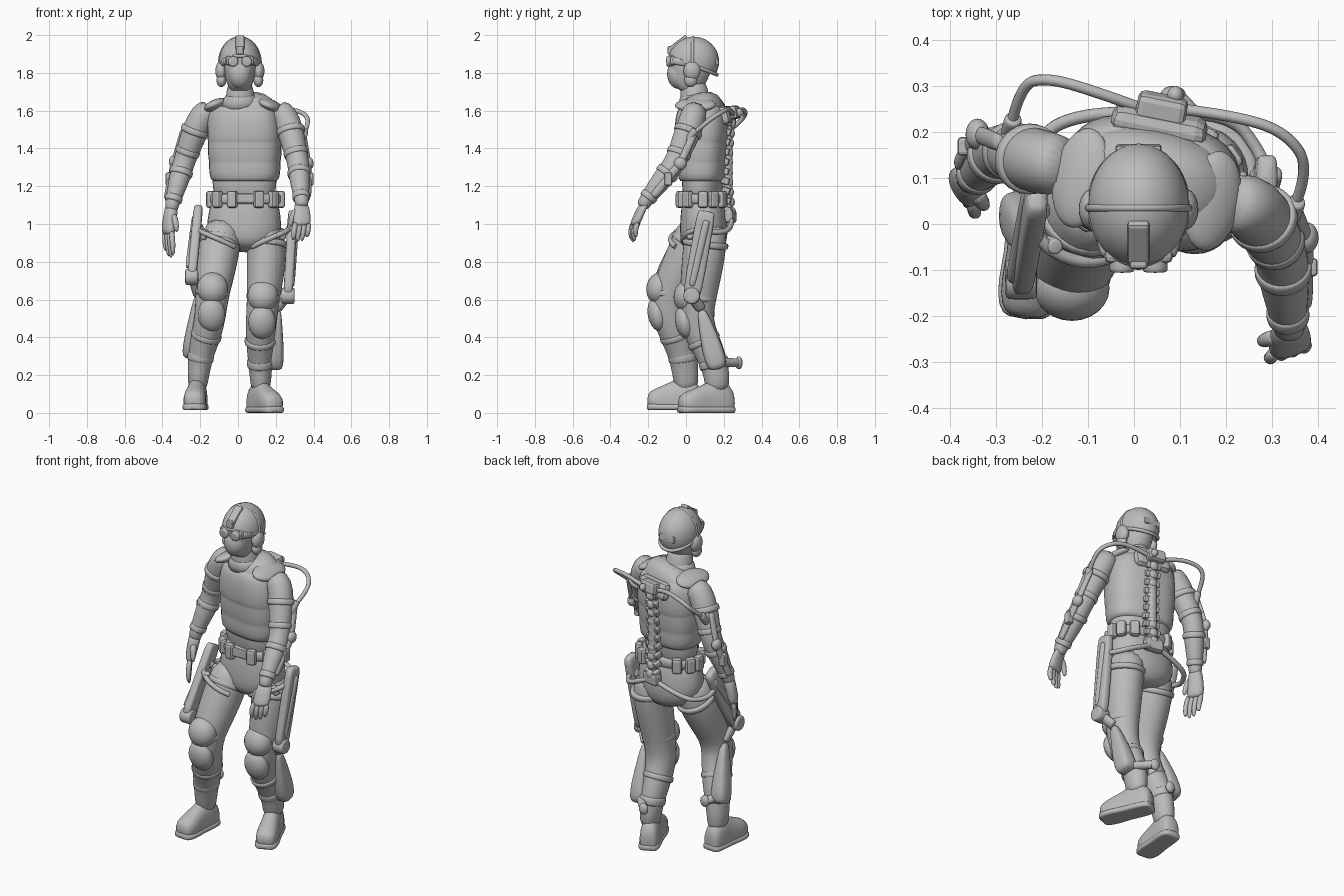
import bpy
import bmesh
import math
from mathutils import Vector, Matrix, Euler

default_cube = bpy.data.objects.get("Cube")
if default_cube:
    bpy.data.objects.remove(default_cube, do_unlink=True)

grey = bpy.data.materials.new("plain grey")
grey.use_nodes = True
grey.diffuse_color = (.5, .5, .5, 1)
grey.node_tree.nodes["Principled BSDF"].inputs["Base Color"].default_value = (.5, .5, .5, 1)


def add_mesh(name, bm, smooth=True):
    bmesh.ops.recalc_face_normals(bm, faces=bm.faces[:])
    for face in bm.faces:
        face.smooth = smooth
    mesh = bpy.data.meshes.new(name)
    bm.to_mesh(mesh)
    bm.free()
    mesh.materials.append(grey)
    obj = bpy.data.objects.new(name, mesh)
    bpy.context.collection.objects.link(obj)
    return obj


def loft(name, sections, power=2, yaw=0, floor=None, sides=16):
    """Skin through (x, y, z, half_width, half_depth) sections."""
    bm = bmesh.new()
    centres = [Vector(s[:3]) for s in sections]
    whole = (centres[-1] - centres[0]).normalized()
    ref = Vector((0, 1, 0)) if abs(whole.z) > .6 else Vector((0, 0, 1))
    rings = []
    for i, s in enumerate(sections):
        tangent = (centres[min(i + 1, len(centres) - 1)] - centres[max(i - 1, 0)]).normalized()
        u = ref.cross(tangent).normalized()
        v = tangent.cross(u)
        ring = []
        for k in range(sides):
            angle = math.tau * k / sides
            c, d = [math.copysign(abs(w) ** (2 / power), w) for w in (math.cos(angle), math.sin(angle))]
            offset = Matrix.Rotation(yaw, 3, "Z") @ (u * c * s[3] + v * d * s[-1])
            p = centres[i] + offset
            if floor is not None:
                p.z = max(p.z, floor)
            ring.append(bm.verts.new(p))
        rings.append(ring)
    for low, high in zip(rings, rings[1:]):
        for k in range(sides):
            j = (k + 1) % sides
            bm.faces.new((low[k], low[j], high[j], high[k]))
    bm.faces.new(rings[0])
    bm.faces.new(rings[-1])
    obj = add_mesh(name, bm)
    obj.modifiers.new("smooth", "SUBSURF").levels = 1
    return obj


def rod(name, a, b, r, depth=None, power=2):
    """Straight bar with short rounded ends."""
    a, b = Vector(a), Vector(b)
    depth = depth or r
    stops = ((0, .8), (.04, 1), (.5, 1), (.96, 1), (1, .8))
    return loft(name, [(*a.lerp(b, t), r * k, depth * k) for t, k in stops], power)


def ball(name, at, radii, turn=(0, 0, 0)):
    bm = bmesh.new()
    bmesh.ops.create_uvsphere(bm, u_segments=24, v_segments=14, radius=1)
    bm.transform(Matrix.LocRotScale(Vector(at), Euler(turn), Vector(radii)))
    return add_mesh(name, bm)


def box(name, at, size, turn=(0, 0, 0), bevel=.008):
    bm = bmesh.new()
    bmesh.ops.create_cube(bm, size=1)
    bm.transform(Matrix.LocRotScale(Vector(at), Euler(turn), Vector(size)))
    obj = add_mesh(name, bm, False)
    mod = obj.modifiers.new("bevel", "BEVEL")
    mod.width, mod.segments = bevel, 2
    return obj


def hose(name, points, r, closed=False):
    curve = bpy.data.curves.new(name, "CURVE")
    curve.dimensions = "3D"
    curve.bevel_depth, curve.bevel_resolution, curve.use_fill_caps = r, 3, True
    spline = curve.splines.new("NURBS")
    spline.points.add(len(points) - 1)
    for point, co in zip(spline.points, points):
        point.co = (*co, 1)
    spline.order_u, spline.use_endpoint_u, spline.use_cyclic_u = 3, not closed, closed
    curve.materials.append(grey)
    bpy.context.collection.objects.link(bpy.data.objects.new(name, curve))


def cuff(name, a, b, t, r, depth=None, half=.018):
    """Band wrapped round a limb at fraction t between two joints."""
    a, b = Vector(a), Vector(b)
    mid, step = a.lerp(b, t), (b - a).normalized() * half
    rod(name, mid - step, mid + step, r, depth)


# Head, mask and neck
YAW = -.2
loft("neck", [(.02, .07, 1.58, .1, .09), (.01, .045, 1.66, .077, .077), (.01, .035, 1.78, .066, .072)])
loft("collar", [(.015, .06, 1.62, .125, .1), (.01, .04, 1.66, .09, .083), (.01, .035, 1.7, .072, .074)])
loft("head", [(.01, -.03, 1.705, .035, .045), (.01, -.015, 1.725, .062, .075), (.01, .015, 1.78, .082, .108),
              (.01, .025, 1.86, .09, .122), (.01, .04, 1.95, .075, .09)], 2.2)
ball("face_mask", (.01, -.037, 1.795), (.064, .063, .08))

# Helmet shell with rim, top mount, headband and ear cups
bm = bmesh.new()
bmesh.ops.create_uvsphere(bm, u_segments=32, v_segments=20, radius=1)
bm.transform(Matrix.LocRotScale(Vector((.01, .04, 1.86)), None, Vector((.11, .135, .132))))
bmesh.ops.bisect_plane(bm, geom=bm.verts[:] + bm.edges[:] + bm.faces[:], plane_co=(0, -.09, 1.885),
                       plane_no=(0, .4, 1), clear_inner=True)
helmet = add_mesh("helmet", bm)
helmet.modifiers.new("thickness", "SOLIDIFY").thickness = .014
turns = [math.tau * k / 20 for k in range(20)]
hose("helmet_rim", [(.01 + .103 * math.cos(t), .04 + .125 * math.sin(t), 1.84 - .05 * math.sin(t))
                    for t in turns], .01, True)
hose("headband", [(.01 + .108 * math.cos(t / 2), .035, 1.85 + .136 * math.sin(t / 2)) for t in turns + [math.tau]], .009)
box("helmet_mount", (.01, -.04, 1.96), (.048, .11, .022), (.65, 0, 0))
box("mount_hinge", (.01, -.083, 1.92), (.04, .03, .045))
box("goggle_band", (.01, -.068, 1.865), (.15, .035, .05), bevel=.014)
box("helmet_back_plate", (.01, .163, 1.86), (.1, .02, .04), (.1, 0, 0))
for side, sx in (("left", 1), ("right", -1)):
    x = .01 + sx * .036
    rod(side + "_goggle_lens", (x, -.065, 1.863), (x, -.105, 1.86), .028)
    ball(side + "_ear_cup", (.01 + sx * .1, .032, 1.81), (.03, .045, .052))
    ball(side + "_ear_pad", (.01 + sx * .098, .025, 1.76), (.026, .035, .035))
    rod(side + "_goggle_strap", (.01 + sx * .07, -.07, 1.865), (.01 + sx * .1, .03, 1.85), .012, .02)

# Torso, layered vest and pelvis
loft("torso", [(.03, .09, 1.08, .17, .105), (.035, .09, 1.2, .172, .105), (.035, .09, 1.35, .18, .12),
               (.03, .09, 1.5, .2, .13), (.03, .09, 1.59, .205, .125), (.025, .09, 1.64, .165, .11),
               (.015, .075, 1.685, .09, .08)], 2.3, YAW)
vest = ((1.22, .17, .112), (1.235, .187, .124), (1.3, .194, .131), (1.33, .191, .128), (1.34, .197, .134),
        (1.42, .2, .139), (1.435, .197, .136), (1.445, .202, .144), (1.53, .2, .145), (1.6, .18, .134),
        (1.64, .155, .11))
loft("vest", [(.036, .089, z, w, d) for z, w, d in vest], 2.7, YAW)
ball("left_shoulder_strap", (.17, .05, 1.63), (.065, .11, .03), (0, .4, YAW))
ball("right_shoulder_strap", (-.115, .1, 1.63), (.065, .11, .03), (0, -.4, YAW))
loft("pelvis", [(.035, .09, 1.16, .172, .105), (.035, .09, 1.1, .185, .117), (.033, .095, 1, .205, .13),
                (.03, .095, .92, .195, .13), (.025, .08, .85, .09, .1)], 2.2)

# Belt and pouches spaced round the waist
loft("belt", [(.04, .09, 1.1, .186, .118), (.04, .09, 1.11, .194, .126), (.04, .09, 1.155, .194, .126),
              (.04, .09, 1.165, .186, .118)], 2.3)
for i, degrees in enumerate((0, 38, 68, 112, 142, 180, 205, 232, 308, 335)):
    t = math.radians(degrees)
    at = (.04 + .188 * math.cos(t), .09 - .13 * math.sin(t), 1.13)
    normal_turn = math.atan2(-math.sin(t) / .13, math.cos(t) / .188) + math.pi / 2
    box(f"belt_pouch_{i}", at, (.055, .042, .09), (0, 0, normal_turn), .014)
box("belt_buckle", (.04, -.035, 1.135), (.1, .02, .05))

# Legs: joint sections, then bands, pads and boots
legs = {
    "right": [(-.07, .08, 1.02, .1, .11), (-.1, .035, .88, .114, .122), (-.12, -.035, .74, .106, .113),
              (-.138, -.09, .62, .09, .1), (-.145, -.09, .52, .084, .094), (-.165, -.055, .42, .082, .09),
              (-.192, -.02, .33, .071, .082), (-.21, -.003, .22, .06, .07), (-.215, .005, .1, .05, .065)],
    "left": [(.13, .11, 1.02, .1, .11), (.155, .1, .88, .108, .118), (.145, .08, .73, .102, .11),
             (.133, .06, .59, .087, .097), (.122, .055, .48, .083, .092), (.117, .09, .39, .077, .087),
             (.117, .14, .29, .067, .078), (.12, .165, .2, .06, .07), (.12, .165, .1, .05, .065)],
}
feet = {"right": ((-.21, .08), (-.235, -.205), .015), "left": ((.08, .25), (.2, -.035), 0)}
shoe = ((0, .038, .1), (.07, .053, .15), (.28, .057, .19), (.5, .053, .16), (.72, .063, .13), (.92, .058, .108), (1, .036, .08))
for side, sections in legs.items():
    loft(side + "_leg", sections)
    joints = [s[:3] for s in sections]
    cuff(side + "_thigh_strap", joints[1], joints[2], -.1, .118, .126)
    cuff(side + "_knee_strap", joints[3], joints[4], -.2, .093, .103)
    cuff(side + "_calf_strap", joints[5], joints[6], .1, .084, .092)
    cuff(side + "_boot_top", joints[6], joints[7], .3, .072, .082, .025)
    kx, ky, kz = joints[4]
    ball(side + "_knee_pad", (kx + .005, ky - .06, kz), (.073, .052, .09), (.2, 0, 0))
    ball(side + "_thigh_guard", (kx + .01, ky - .05, kz + .14), (.082, .07, .085), (-.2, 0, 0))
    heel, toe, floor = Vector(feet[side][0]), Vector(feet[side][1]), feet[side][2]
    loft(side + "_boot", [(*heel.lerp(toe, t), floor + .05, w, top - .05) for t, w, top in shoe], 2.3, 0, floor)
    loft(side + "_sole", [(*heel.lerp(toe, t * 1.02 - .01), floor + .016, w + .006, .022) for t, w, top in shoe], 3, 0, floor)

# Leg braces: thigh bars, knee motors, shin plates and calf pegs
braces = {
    "right": ((-.21, .07, 1.09), (-.245, -.12, .72), (-.215, -.06, .62), (-.25, .03, .29), (-.185, .085, .31), -1),
    "left": ((.29, .11, 1.07), (.265, .03, .62), (.212, .08, .55), (.19, .17, .23), (.085, .28, .265), 1),
}
for side, (hip, knee, shin, ankle, peg, sx) in braces.items():
    rod(side + "_thigh_brace", hip, knee, .026, .05, 4)
    rod(side + "_thigh_brace_rail", Vector(hip) + Vector((sx * .02, 0, -.05)), Vector(knee) + Vector((sx * .02, 0, .05)), .015, .02)
    rod(side + "_knee_motor", Vector(knee) - Vector((sx * .035, 0, 0)), Vector(knee) + Vector((sx * .035, 0, 0)), .045)
    rod(side + "_brace_link", knee, shin, .022, .03)
    a, b = Vector(shin), Vector(ankle)
    loft(side + "_shin_plate", [(*a, .016, .02), (*a.lerp(b, .2), .026, .035), (*a.lerp(b, .7), .048, .06),
                                (*a.lerp(b, .93), .05, .055), (*b, .038, .035)], 3)
    rod(side + "_calf_peg", a.lerp(b, .88), peg, .024)
    ball(side + "_calf_knob", peg, (.028, .02, .034))
    # Hip harness from spine base round to the brace and over the front
    hx, hy, hz = legs[side][1][:3]
    hose(side + "_hip_tube", [(.06, .24, 1.04), (hx + sx * .05, .25, .97), (hx + sx * .13, .14, .95), (hx + sx * .125, hy, .98),
                              (hx + sx * .1, hy - .09, .96), (hx - sx * .02, hy - .13, .91), (hx - sx * .08, hy - .09, .88)], .014)
    rod(side + "_hip_joint", (hx + sx * .1, hy, .97), Vector(hip).lerp(Vector(knee), .25), .025)
    rod(side + "_front_clip", (hx + sx * .085, hy - .075, .92), (hx + sx * .07, hy - .085, .97), .018)

# Arms with sleeves, exo rods and hands
arms = {
    "right": ((-.2, .13, 1.57), (-.285, .165, 1.33), (-.35, .1, 1.1), (-.37, .08, .97), (-.36, .055, .815), (.5, -.85, 0), -1),
    "left": ((.26, .045, 1.57), (.32, -.06, 1.32), (.337, -.22, 1.115), (.34, -.265, 1.015), (.325, -.275, .9), (-.95, -.3, 0), 1),
}
for side, (top, elbow, wrist, knuckle, tip, spread, sx) in arms.items():
    a, b, c = Vector(top), Vector(elbow), Vector(wrist)
    k, f, s = Vector(knuckle), Vector(tip), Vector(spread)
    loft(side + "_arm", [(*(a + Vector((-sx * .06, 0, .045))), .06), (*(a + Vector((-sx * .015, 0, .015))), .071),
                         (*a.lerp(b, .3), .073), (*a.lerp(b, .7), .063), (*b, .058), (*b.lerp(c, .35), .058),
                         (*b.lerp(c, .75), .045), (*c, .037), (*c.lerp(k, .3), .033)])
    for label, start, end, t, r in (("sleeve_band", a, b, .32, .079), ("upper_band", a, b, .78, .067),
                                    ("forearm_band", b, c, .25, .064), ("wrist_band", b, c, .85, .048)):
        cuff(f"{side}_{label}", start, end, t, r)
    out = Vector((sx * .055, .03, 0))
    rod(side + "_upper_arm_rod", a.lerp(b, .3) + out * 1.2, b + out, .014, .02)
    rod(side + "_forearm_rod", b + out, b.lerp(c, .85) + out * .7, .016, .022)
    ball(side + "_elbow_joint", b + out, (.026, .034, .034))
    box(side + "_forearm_motor", b.lerp(c, .4) + out, (.035, .04, .07))
    loft(side + "_palm", [(*c, .036), (*c.lerp(k, .4), .044, .032), (*k, .05, .03), (*k.lerp(f, .2), .044, .022)],
         2.3, math.atan2(s.y, s.x))
    for i in range(4):
        shift = s * (.036 - .024 * i)
        end = k.lerp(f, (.9, 1, .95, .75)[i]) + shift
        bend = k.lerp(f, .5) + shift * 1.1 + Vector((0, -.015, 0))
        loft(f"{side}_finger_{i}", [(*(k + shift), .018), (*bend, .016), (*end, .011)], sides=8)
    base = c.lerp(k, .35) + s * .025
    loft(side + "_thumb", [(*base, .022), (*(base + s * .035 - Vector((0, 0, .05))), .018),
                           (*(base + s * .04 - Vector((0, 0, .1))), .011)], sides=8)

# Spine unit: pack, vertebrae and shoulder hoses
box("upper_back_pack", (.055, .215, 1.575), (.21, .06, .1), (.25, 0, YAW), .025)
box("pack_top", (.06, .25, 1.59), (.11, .06, .07), (.2, 0, YAW), .015)
ball("pack_knob", (.09, .28, 1.59), (.018, .02, .022))
for i in range(10):
    z = 1.54 - i * .052
    y = .228 - .016 * math.sin(math.pi * i / 9)
    box(f"vertebra_{i}", (.06, y, z), (.09, .045, .036), (-.35, 0, YAW))
    ball(f"vertebra_spur_{i}", (.063, y + .018, z - .008), (.026, .018, .026))
rod("spine_cord", (.06, .22, 1.6), (.06, .22, 1.03), .028)
box("spine_base", (.06, .235, 1.04), (.11, .05, .07), (0, 0, YAW), .015)
hose("right_shoulder_hose", [(.02, .25, 1.58), (-.06, .28, 1.61), (-.19, .32, 1.6), (-.25, .3, 1.55), (-.27, .2, 1.47)], .012)
hose("left_shoulder_hose", [(.1, .25, 1.58), (.22, .235, 1.61), (.33, .2, 1.6), (.385, .12, 1.55), (.345, .03, 1.47)], .012)
rod("right_hose_end", (-.262, .23, 1.5), (-.272, .19, 1.44), .02)
rod("left_hose_end", (.355, .05, 1.5), (.34, .01, 1.44), .02)
